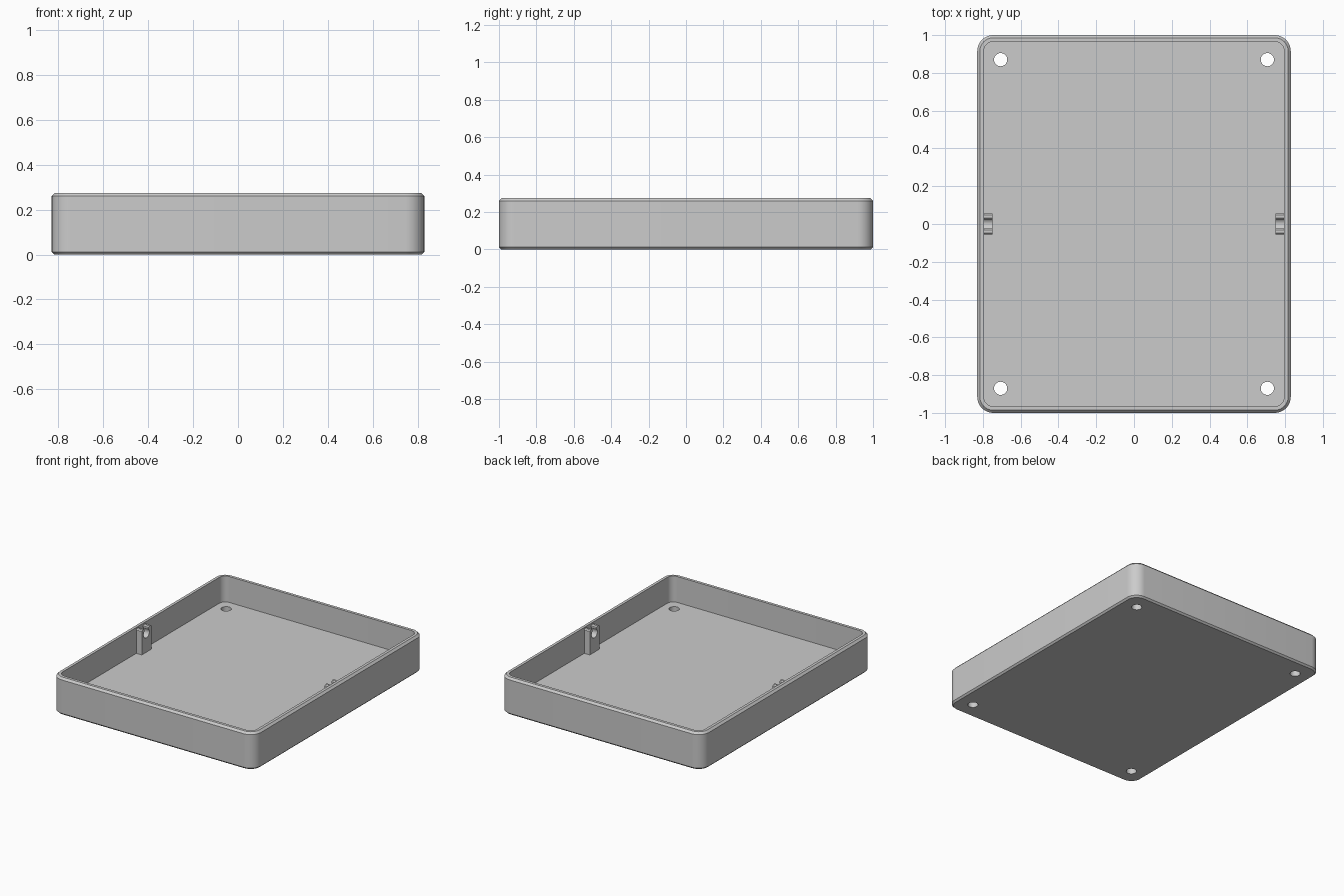
import bpy, bmesh, math

if "Cube" in bpy.data.objects:
    bpy.data.objects.remove(bpy.data.objects["Cube"])

grey = bpy.data.materials.new("plain_grey")
grey.diffuse_color = (0.6, 0.6, 0.6, 1)
grey.use_nodes = True
grey.node_tree.nodes["Principled BSDF"].inputs["Base Color"].default_value = grey.diffuse_color

HX, HY, R = 0.83, 1.0, 0.085      # outer half sizes and corner radius
TOP, FLOOR, WALL = 0.275, 0.083, 0.035


def finish(name, bm):
    bmesh.ops.recalc_face_normals(bm, faces=bm.faces)
    mesh = bpy.data.meshes.new(name)
    bm.to_mesh(mesh)
    bm.free()
    ob = bpy.data.objects.new(name, mesh)
    bpy.context.collection.objects.link(ob)
    mesh.materials.append(grey)
    return ob


def smooth(ob):
    bpy.ops.object.select_all(action='DESELECT')
    ob.select_set(True)
    bpy.context.view_layer.objects.active = ob
    for mod in list(ob.modifiers):
        bpy.ops.object.modifier_apply(modifier=mod.name)
    bpy.ops.object.shade_smooth_by_angle(angle=math.radians(30))


def ring(bm, inset, z, steps=10):
    """Rounded rectangle loop, inset from the outer wall."""
    r = R - inset
    verts = []
    for i, (sx, sy) in enumerate(((1, 1), (-1, 1), (-1, -1), (1, -1))):
        for k in range(steps + 1):
            a = math.pi / 2 * (i + k / steps)
            verts.append(bm.verts.new((sx * (HX - R) + r * math.cos(a),
                                       sy * (HY - R) + r * math.sin(a), z)))
    return verts


# Tray: one wall section swept round the rounded rectangle
bm = bmesh.new()
section = [(0.012, 0), (0, 0.012), (0, TOP - 0.015), (0.014, TOP),
           (WALL, TOP), (WALL, FLOOR)]
rings = [ring(bm, *p) for p in section]
for a, b in zip(rings, rings[1:]):
    for i in range(len(a)):
        j = (i + 1) % len(a)
        bm.faces.new((a[i], a[j], b[j], b[i]))
bm.faces.new(rings[0])
bm.faces.new(rings[-1])
tray = finish("tray", bm)

# Screw holes through the floor corners
bm = bmesh.new()
for sx in (-1, 1):
    for sy in (-1, 1):
        new = bmesh.ops.create_cone(bm, cap_ends=True, segments=32, radius1=0.035,
                                    radius2=0.035, depth=0.4)["verts"]
        bmesh.ops.translate(bm, verts=new, vec=(sx * 0.706, sy * 0.87, 0))
cutter = finish("screw_hole_cutter", bm)
cut = tray.modifiers.new("screw_holes", 'BOOLEAN')
cut.operation = 'DIFFERENCE'
cut.solver = 'EXACT'
cut.object = cutter
smooth(tray)
bpy.data.objects.remove(cutter)


# Pin clips: blocks on the side walls with a round, open-topped socket
def clip(name, side):
    bm = bmesh.new()
    w, top, r, cz, throat = 0.056, 0.265, 0.033, 0.222, 0.024
    a0 = math.acos(throat / r)
    socket = []
    for k in range(25):
        a = a0 - (math.pi + 2 * a0) * k / 24
        socket.append((r * math.cos(a), cz + r * math.sin(a)))
    outline = ([(-w, FLOOR - 0.01), (w, FLOOR - 0.01), (w, top - 0.008), (w - 0.008, top),
                (throat + 0.008, top), (throat, top - 0.008)] + socket +
               [(-throat, top - 0.008), (-throat - 0.008, top),
                (-w + 0.008, top), (-w, top - 0.008)])
    face = bm.faces.new([bm.verts.new((side * 0.75, y, z)) for y, z in outline])
    ext = bmesh.ops.extrude_face_region(bm, geom=[face])["geom"]
    bmesh.ops.translate(bm, verts=[v for v in ext if isinstance(v, bmesh.types.BMVert)],
                        vec=(side * 0.05, 0, 0))
    smooth(finish(name, bm))


clip("left_pin_clip", -1)
clip("right_pin_clip", 1)
